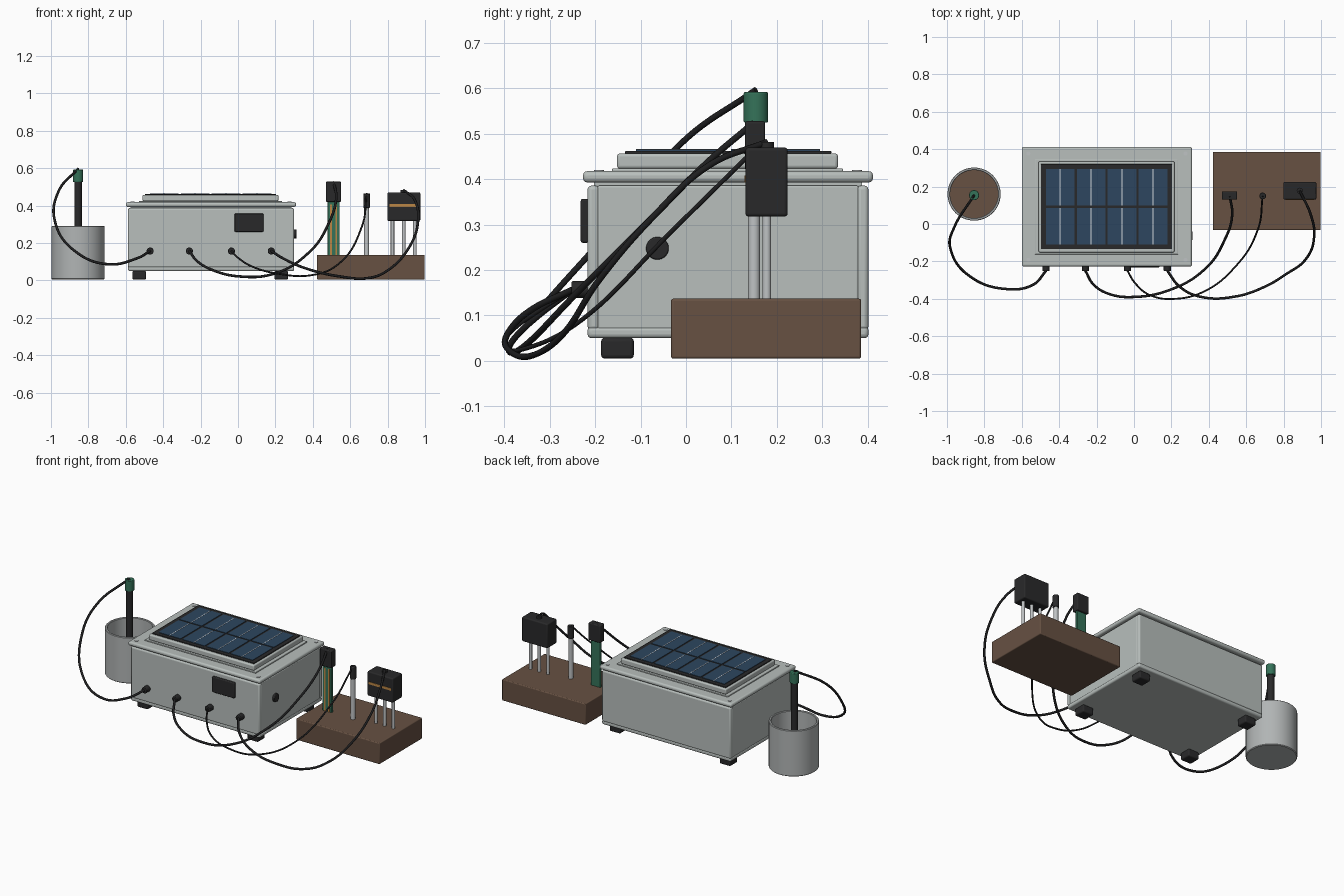
import bpy, math
from mathutils import Vector


def material(name, rgb):
    m = bpy.data.materials.new(name)
    m.diffuse_color = (*rgb, 1)
    return m


GREY = material("enclosure grey", (0.48, 0.52, 0.505))
STEEL = material("steel", (0.52, 0.54, 0.55))
POT = material("pot grey", (0.44, 0.46, 0.46))
BLACK = material("black plastic", (0.022, 0.022, 0.023))
CABLE = material("cable black", (0.013, 0.013, 0.014))
BLUE = material("solar blue", (0.026, 0.062, 0.115))
BROWN = material("soil brown", (0.135, 0.082, 0.055))
GREEN = material("board green", (0.035, 0.17, 0.10))
COPPER = material("copper", (0.50, 0.24, 0.06))
WHITE = material("busbar white", (0.72, 0.75, 0.78))


def finish(o, name, mat, bevel=0, segments=3):
    o.name = name
    o.data.materials.append(mat)
    if bevel:
        b = o.modifiers.new("bevel", "BEVEL")
        b.width, b.segments = bevel, segments
        b.limit_method = "ANGLE"
    bpy.ops.object.select_all(action="DESELECT")
    o.select_set(True)
    bpy.context.view_layer.objects.active = o
    bpy.ops.object.shade_smooth_by_angle(angle=math.radians(35))
    return o


def box(name, x, y, z, mat, bevel=0, segments=3):
    """Box given as (min, max) on each axis."""
    bpy.ops.mesh.primitive_cube_add(size=1, location=[sum(r) / 2 for r in (x, y, z)])
    o = bpy.context.object
    o.scale = [r[1] - r[0] for r in (x, y, z)]
    bpy.ops.object.transform_apply(location=False, rotation=False, scale=True)
    return finish(o, name, mat, bevel, segments)


def rod(name, a, b, r, mat, sides=24, bevel=0):
    """Cylinder from point a to point b."""
    a, b = Vector(a), Vector(b)
    bpy.ops.mesh.primitive_cylinder_add(vertices=sides, radius=r, depth=(b - a).length,
                                        location=(a + b) / 2)
    o = bpy.context.object
    o.rotation_euler = (b - a).to_track_quat("Z", "Y").to_euler()
    return finish(o, name, mat, bevel, 2)


def cable(name, pts, r):
    c = bpy.data.curves.new(name, "CURVE")
    c.dimensions = "3D"
    c.bevel_depth, c.bevel_resolution, c.resolution_u = r, 3, 10
    c.use_fill_caps = True
    s = c.splines.new("BEZIER")
    s.bezier_points.add(len(pts) - 1)
    for p, co in zip(s.bezier_points, pts):
        p.co = co
        p.handle_left_type = p.handle_right_type = "AUTO"
    c.materials.append(CABLE)
    bpy.context.collection.objects.link(bpy.data.objects.new(name, c))


# Enclosure: floor, four walls and lid
box("enclosure_floor", (-0.588, 0.30), (-0.217, 0.402), (0.05, 0.076), GREY, 0.009)
box("front_wall", (-0.588, 0.30), (-0.217, -0.191), (0.068, 0.386), GREY, 0.009)
box("back_wall", (-0.588, 0.30), (0.376, 0.402), (0.068, 0.386), GREY, 0.009)
box("left_wall", (-0.586, -0.56), (-0.195, 0.38), (0.07, 0.386), GREY, 0.004)
box("right_wall", (0.272, 0.298), (-0.195, 0.38), (0.07, 0.386), GREY, 0.004)
box("lid_seal", (-0.575, 0.287), (-0.203, 0.388), (0.378, 0.397), GREY)
box("lid", (-0.60, 0.31), (-0.227, 0.412), (0.393, 0.418), GREY, 0.01)
for x in (-0.565, 0.275):
    for y in (-0.192, 0.377):
        rod("lid_screw", (x, y, 0.415), (x, y, 0.421), 0.011, STEEL, 16)

# Feet under the corners
for x in (-0.528, 0.231):
    for y in (-0.151, 0.336):
        box("foot", (x - 0.037, x + 0.037), (y - 0.036, y + 0.036), (0.005, 0.051), BLACK, 0.008)

# Solar panel: base plate, frame, black backing, cells with busbars
box("panel_base", (-0.53, 0.236), (-0.163, 0.346), (0.416, 0.424), GREY, 0.003)
box("panel_frame", (-0.51, 0.216), (-0.152, 0.335), (0.423, 0.457), GREY, 0.007)
box("panel_backing", (-0.498, 0.204), (-0.134, 0.320), (0.456, 0.4625), BLACK, 0.002)
for i in range(4):
    for j in range(2):
        x = -0.395 + i * 0.1655
        y = -0.012 + j * 0.209
        box("solar_cell", (x - 0.0765, x + 0.0765), (y - 0.098, y + 0.098), (0.462, 0.4655), BLUE)
        box("busbar", (x - 0.002, x + 0.002), (y - 0.098, y + 0.098), (0.465, 0.4665), WHITE)

# Front display and side knob
box("display", (-0.018, 0.136), (-0.232, -0.214), (0.26, 0.357), BLACK, 0.005)
rod("side_knob", (0.296, -0.063, 0.248), (0.312, -0.063, 0.248), 0.025, BLACK, 32, 0.003)

# Cable sockets on the front
for x in (-0.47, -0.26, -0.035, 0.178):
    rod("cable_socket", (x, -0.21, 0.157), (x, -0.252, 0.157), 0.019, BLACK, 24, 0.003)

# Open pot, with soil inside
px, py = -0.855, 0.16
pot_profile = [(0, 0.005), (0.138, 0.005), (0.142, 0.009), (0.142, 0.288), (0.139, 0.291),
               (0.131, 0.291), (0.128, 0.288), (0.128, 0.02), (0, 0.02)]
n = 64
verts, faces = [], []
for k in range(n):
    t = 2 * math.pi * k / n
    verts += [(r * math.cos(t), r * math.sin(t), z) for r, z in pot_profile]
m = len(pot_profile)
for k in range(n):
    a, b = k * m, (k + 1) % n * m
    faces += [(a + i, b + i, b + i + 1, a + i + 1) for i in range(m - 1)]
mesh = bpy.data.meshes.new("pot")
mesh.from_pydata(verts, [], faces)
pot = bpy.data.objects.new("pot", mesh)
pot.location = (px, py, 0)
bpy.context.collection.objects.link(pot)
weld = pot.modifiers.new("weld", "WELD")
weld.merge_threshold = 0.0001
finish(pot, "pot", POT)
rod("pot_soil", (px, py, 0.015), (px, py, 0.14), 0.129, BROWN, 64)

# Probe standing in the pot
rod("pot_probe", (px, 0.154, 0.09), (px, 0.154, 0.53), 0.02, BLACK, 32)
rod("pot_probe_cap", (px, 0.154, 0.525), (px, 0.154, 0.592), 0.027, GREEN, 32, 0.003)

# Soil block
box("soil_block", (0.422, 0.998), (-0.033, 0.386), (0.005, 0.137), BROWN, 0.005)

# Flat moisture sensor with copper tracks
box("moisture_board", (0.479, 0.543), (0.146, 0.16), (0.10, 0.43), GREEN, 0.002)
for x in (0.497, 0.525):
    box("moisture_track", (x - 0.005, x + 0.005), (0.1445, 0.1475), (0.137, 0.405), COPPER)
box("moisture_head", (0.47, 0.551), (0.13, 0.174), (0.42, 0.528), BLACK, 0.005)

# Slim temperature probe
rod("temperature_probe", (0.688, 0.15, 0.10), (0.688, 0.15, 0.40), 0.0135, STEEL, 24)
rod("temperature_head", (0.688, 0.15, 0.388), (0.688, 0.15, 0.465), 0.018, BLACK, 24, 0.003)

# Three-pronged soil sensor
for x in (0.826, 0.886, 0.946):
    rod("soil_prong", (x, 0.178, 0.10), (x, 0.178, 0.33), 0.0095, STEEL, 20)
box("soil_sensor_body", (0.798, 0.975), (0.131, 0.224), (0.318, 0.47), BLACK, 0.007)
box("soil_sensor_stripe", (0.81, 0.963), (0.1285, 0.133), (0.393, 0.408), COPPER)
rod("soil_sensor_gland", (0.886, 0.178, 0.465), (0.886, 0.178, 0.482), 0.016, BLACK, 20)

# Cables from the sockets to the sensors
cable("pot_cable", [(-0.47, -0.25, 0.157), (-0.54, -0.325, 0.118), (-0.69, -0.347, 0.086),
                    (-0.87, -0.285, 0.155), (-0.982, -0.13, 0.33), (-0.96, -0.015, 0.475),
                    (-0.855, 0.154, 0.597)], 0.007)
cable("moisture_cable", [(-0.26, -0.25, 0.157), (-0.215, -0.325, 0.10), (-0.13, -0.375, 0.053),
                         (0, -0.39, 0.022), (0.19, -0.353, 0.035), (0.38, -0.24, 0.15),
                         (0.487, -0.08, 0.31), (0.525, 0.05, 0.44), (0.512, 0.15, 0.525)], 0.007)
cable("temperature_cable", [(-0.035, -0.25, 0.157), (0.005, -0.315, 0.117), (0.085, -0.38, 0.07),
                            (0.22, -0.40, 0.035), (0.38, -0.358, 0.026), (0.54, -0.23, 0.09),
                            (0.663, -0.027, 0.29), (0.688, 0.15, 0.464)], 0.005)
cable("soil_sensor_cable", [(0.178, -0.25, 0.157), (0.246, -0.337, 0.115), (0.36, -0.39, 0.065),
                            (0.54, -0.388, 0.022), (0.70, -0.335, 0.013), (0.81, -0.27, 0.06),
                            (0.917, -0.19, 0.18), (0.963, -0.07, 0.32), (0.945, 0.05, 0.43),
                            (0.886, 0.178, 0.482)], 0.007)
